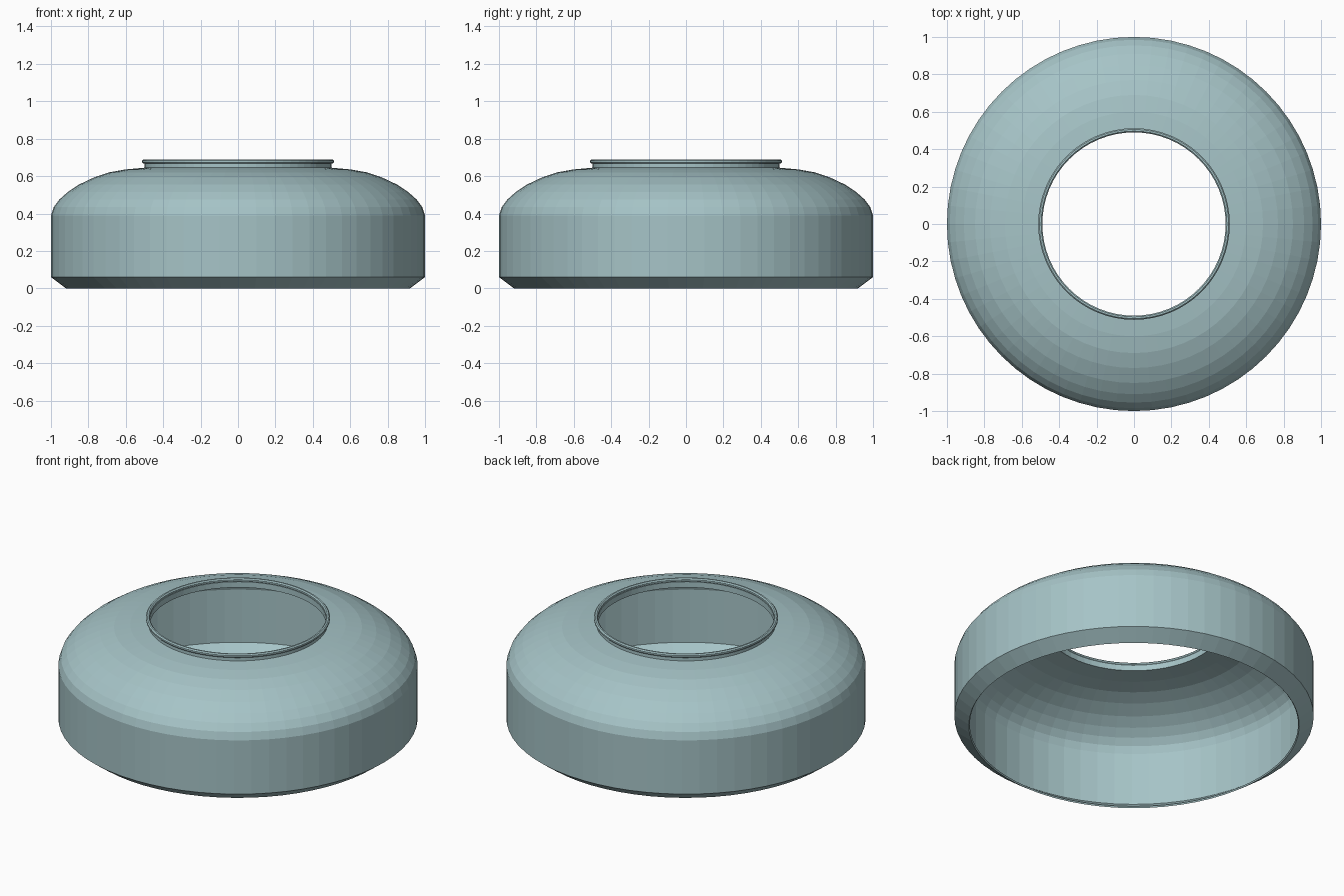
import bpy
import bmesh
from math import cos, sin, pi

cube = bpy.data.objects.get("Cube")
if cube:
    bpy.data.objects.remove(cube, do_unlink=True)

SEGMENTS = 64

# One pale teal for every part
teal = bpy.data.materials.new("pale_teal")
teal.use_nodes = True
colour = (0.38, 0.55, 0.57, 1)
teal.diffuse_color = colour
teal.node_tree.nodes["Principled BSDF"].inputs["Base Color"].default_value = colour


def lathe(name, profile, closed=False, thickness=0):
    """Turn a (radius, height) profile, listed bottom to top, about z."""
    bm = bmesh.new()
    rings = []
    for r, z in profile:
        angles = [2 * pi * i / SEGMENTS for i in range(SEGMENTS)]
        rings.append([bm.verts.new((r * cos(a), r * sin(a), z)) for a in angles])
    pairs = list(zip(rings, rings[1:]))
    if closed:
        pairs.append((rings[-1], rings[0]))
    for low, high in pairs:
        for i in range(SEGMENTS):
            j = (i + 1) % SEGMENTS
            bm.faces.new((low[i], low[j], high[j], high[i]))
    mesh = bpy.data.meshes.new(name)
    bm.to_mesh(mesh)
    bm.free()
    mesh.materials.append(teal)
    obj = bpy.data.objects.new(name, mesh)
    bpy.context.collection.objects.link(obj)
    if thickness:
        wall = obj.modifiers.new("wall", 'SOLIDIFY')
        wall.thickness = thickness
        wall.offset = -1
        wall.use_even_offset = True
    return obj


# Hollow body: chamfered foot, straight wall, domed shoulder
lathe("shell", [(0.92, 0), (1, 0.06), (1, 0.39), (0.985, 0.435), (0.955, 0.475),
                (0.91, 0.515), (0.85, 0.555), (0.77, 0.593), (0.69, 0.62),
                (0.6, 0.636), (0.5, 0.645)], thickness=0.01)

# Short neck around the opening
lathe("neck", [(0.5, 0.635), (0.5, 0.67)], thickness=0.01)

# Rolled lip on top of the neck
lip = [(0.501 + 0.012 * cos(a), 0.678 + 0.012 * sin(a))
       for a in (2 * pi * k / 8 + pi / 8 for k in range(8))]
lathe("lip", lip, closed=True)
